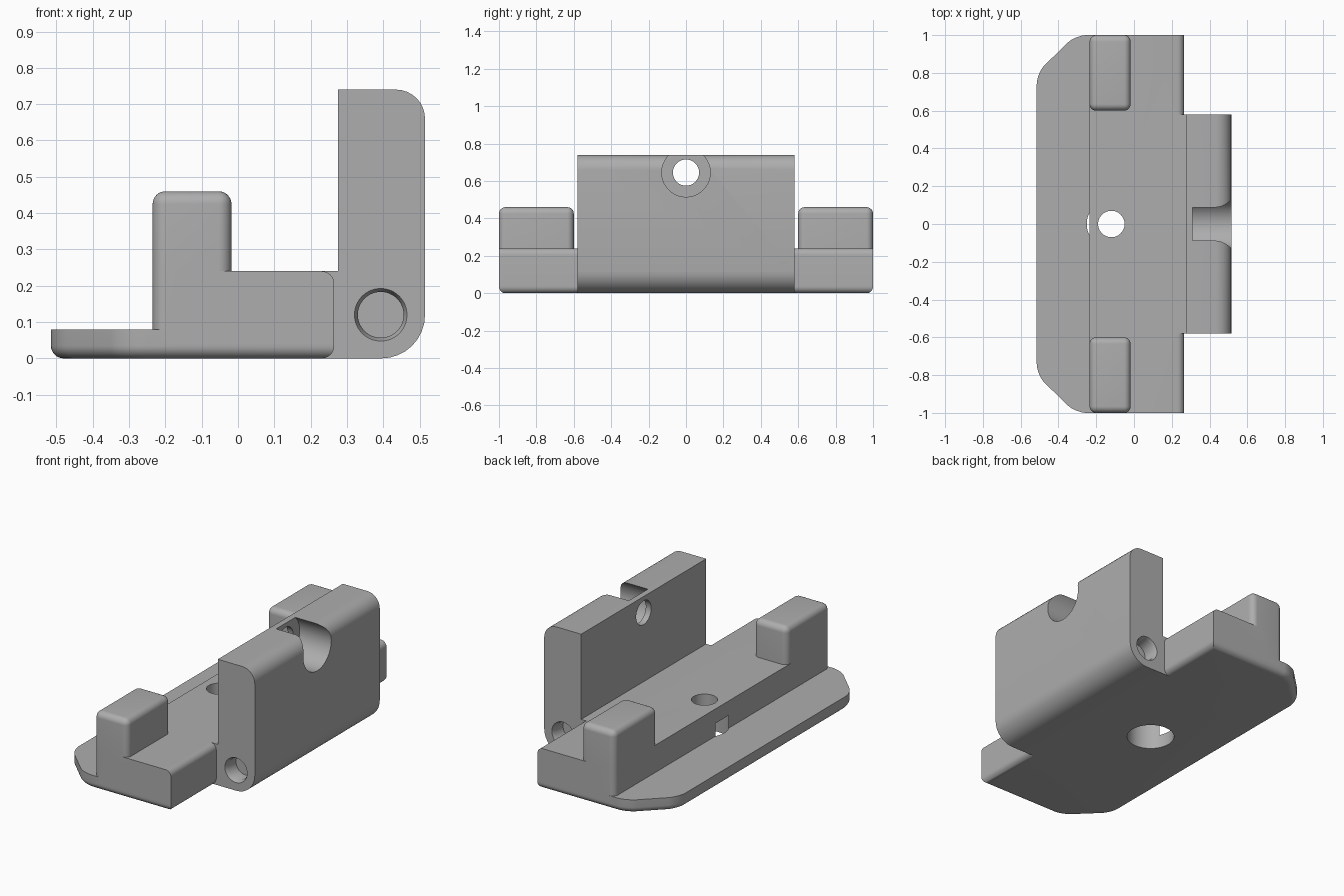
import bpy, bmesh, math
from mathutils import Matrix, Vector

cube = bpy.data.objects.get("Cube")
if cube:
    bpy.data.objects.remove(cube, do_unlink=True)

grey = bpy.data.materials.new("plain_grey")
grey.use_nodes = True
GREY = (0.42, 0.42, 0.42, 1)
grey.diffuse_color = GREY
grey.node_tree.nodes["Principled BSDF"].inputs["Base Color"].default_value = GREY


def make_object(name, bm):
    bmesh.ops.recalc_face_normals(bm, faces=bm.faces[:])
    mesh = bpy.data.meshes.new(name)
    bm.to_mesh(mesh)
    bm.free()
    mesh.materials.append(grey)
    obj = bpy.data.objects.new(name, mesh)
    bpy.context.collection.objects.link(obj)
    return obj


def prism(name, points, start, sweep, roundings=()):
    """Extrude a profile; each rounding is (radius, rule on edge middle and direction)."""
    bm = bmesh.new()
    face = bm.faces.new([bm.verts.new(start(*p)) for p in points])
    moved = bmesh.ops.extrude_face_region(bm, geom=[face], use_keep_orig=True)["geom"]
    bmesh.ops.translate(bm, vec=sweep, verts=[v for v in moved if isinstance(v, bmesh.types.BMVert)])
    bmesh.ops.recalc_face_normals(bm, faces=bm.faces[:])
    for radius, rule in roundings:
        edges = [e for e in bm.edges
                 if rule((e.verts[0].co + e.verts[1].co) / 2,
                         (e.verts[1].co - e.verts[0].co).normalized())]
        bmesh.ops.bevel(bm, geom=edges, offset=radius, offset_type='OFFSET',
                        segments=8, profile=0.5, affect='EDGES', clamp_overlap=True)
    return make_object(name, bm)


def cone(name, centre, direction, r1, r2, length):
    """Round cutter that starts at centre and runs along direction."""
    bm = bmesh.new()
    d = Vector(direction)
    turn = d.to_track_quat('Z', 'Y').to_matrix().to_4x4()
    bmesh.ops.create_cone(bm, cap_ends=True, segments=64, radius1=r1, radius2=r2, depth=length,
                          matrix=Matrix.Translation(Vector(centre) + d * length / 2) @ turn)
    return make_object(name, bm)


def combine(target, tool, operation):
    """Apply one boolean and drop the tool."""
    mod = target.modifiers.new(operation.lower(), 'BOOLEAN')
    mod.operation, mod.object, mod.solver = operation, tool, 'EXACT'
    graph = bpy.context.evaluated_depsgraph_get()
    old = target.data
    target.data = bpy.data.meshes.new_from_object(target.evaluated_get(graph))
    target.modifiers.clear()
    bpy.data.meshes.remove(old)
    bpy.data.objects.remove(tool, do_unlink=True)


def upright(m, d):
    return abs(d.z) > 0.9


def rect(x0, x1, y0, y1):
    return [(x0, y0), (x1, y0), (x1, y1), (x0, y1)]


LEFT, RIGHT, STEP, HALF = -0.515, 0.265, -0.235, 1.0

# Flange plate with clipped corners and a rounded underside
body = prism("mounting_bracket",
             [(LEFT, -0.8), (-0.31, -HALF), (RIGHT, -HALF),
              (RIGHT, HALF), (-0.31, HALF), (LEFT, 0.8)],
             lambda x, y: (x, y, 0), (0, 0, 0.08),
             [(0.06, lambda m, d: upright(m, d) and m.x < 0),
              (0.035, lambda m, d: m.z < 0.001)])

# Raised rail
rail = prism("rail", rect(STEP, RIGHT, -HALF, HALF),
             lambda x, y: (x, y, 0.045), (0, 0, 0.195),
             [(0.035, lambda m, d: (upright(m, d) and m.x < 0)
               or (abs(d.y) > 0.9 and m.x > 0 and m.z > 0.2))])
combine(body, rail, 'UNION')

# Tall wall with its foot, as one L-shaped profile
wall = prism("wall",
             [(0.1, 0), (0.515, 0), (0.515, 0.74), (0.275, 0.74), (0.275, 0.24), (0.1, 0.24)],
             lambda x, z: (x, -0.58, z), (0, 1.16, 0),
             [(0.12, lambda m, d: abs(d.y) > 0.9 and m.x > 0.5 and m.z < 0.1),
              (0.08, lambda m, d: abs(d.y) > 0.9 and m.x > 0.5 and m.z > 0.7)])
combine(body, wall, 'UNION')

# End posts
for side in (-1, 1):
    y0, y1 = sorted((side * 0.6, side * HALF))
    post = prism("post", rect(STEP, -0.018, y0, y1),
                 lambda x, y: (x, y, 0.06), (0, 0, 0.4),
                 [(0.035, lambda m, d: upright(m, d) or m.z > 0.45)])
    combine(body, post, 'UNION')

# Base screw hole and its counterbore, wall screw hole and its counterbore
cuts = [((-0.12, 0, -0.1), (0, 0, 1), 0.07, 0.07, 0.5),
        ((-0.12, 0, -0.1), (0, 0, 1), 0.13, 0.13, 0.255),
        ((0.2, 0, 0.645), (1, 0, 0), 0.07, 0.07, 0.5),
        ((0.31, 0, 0.645), (1, 0, 0), 0.13, 0.13, 0.3)]

# Countersunk blind holes in both wall ends
for side in (-1, 1):
    inward = (0, -side, 0)
    cuts.append(((0.393, side * 0.59, 0.12), inward, 0.077, 0.063, 0.03))
    cuts.append(((0.393, side * 0.59, 0.12), inward, 0.063, 0.063, 0.1))
for cut in cuts:
    combine(body, cone("cutter", *cut), 'DIFFERENCE')

# Smooth the rounded edges, keep the corners crisp
bpy.ops.object.select_all(action='DESELECT')
body.select_set(True)
bpy.context.view_layer.objects.active = body
bpy.ops.object.shade_smooth_by_angle(angle=math.radians(25))
